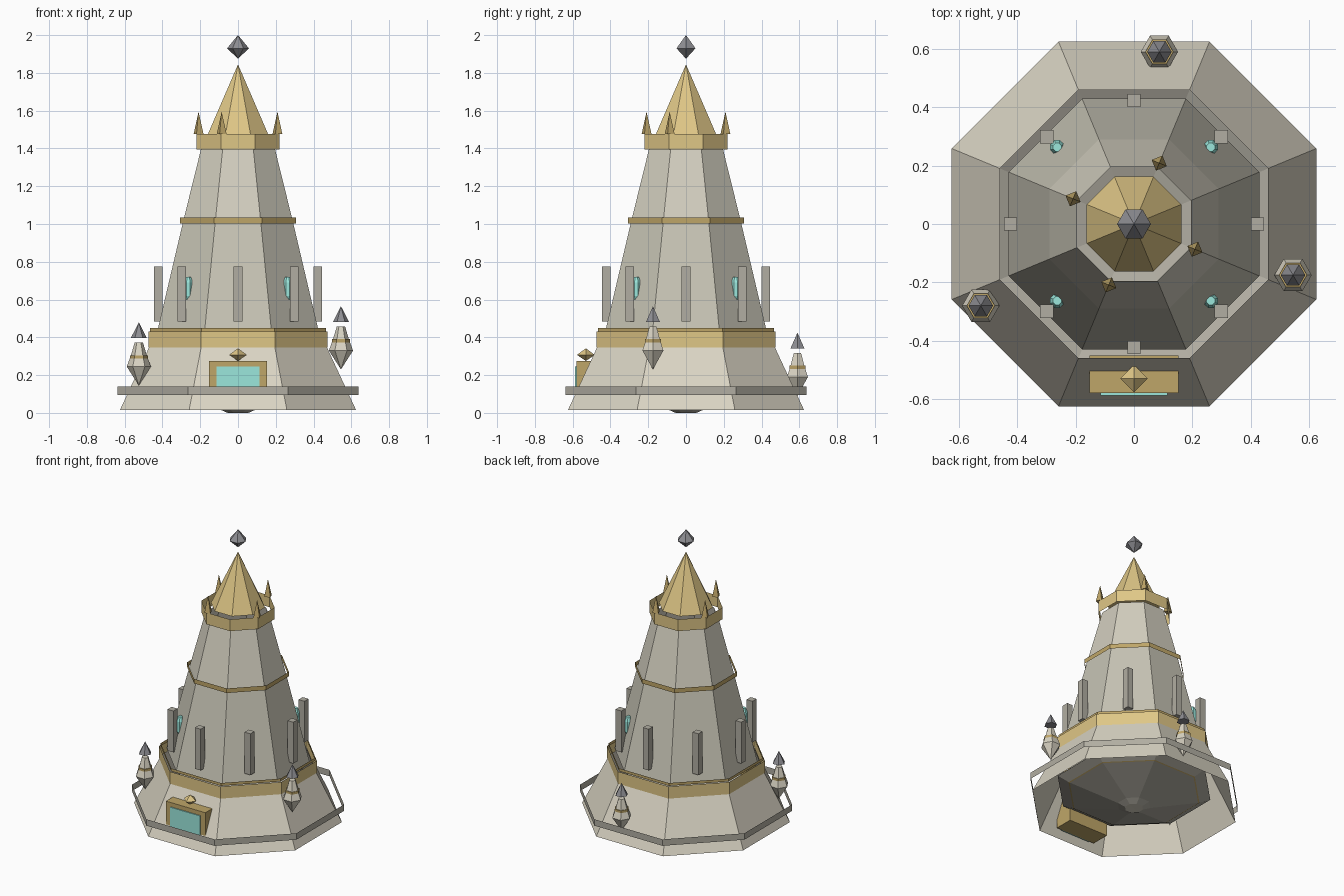
import bpy, bmesh, math
from mathutils import Matrix

if "Cube" in bpy.data.objects:
    bpy.data.objects.remove(bpy.data.objects["Cube"])

def mat(name, r, g, b):
    m = bpy.data.materials.new(name)
    m.diffuse_color = (r, g, b, 1)
    m.use_nodes = True
    m.node_tree.nodes["Principled BSDF"].inputs["Base Color"].default_value = m.diffuse_color
    return m

STONE = mat("stone", .70, .66, .55)
MIDSTONE = mat("middle_stone", .57, .55, .46)
UPSTONE = mat("upper_stone", .65, .62, .52)
GREY = mat("grey_stone", .44, .42, .36)
GOLD = mat("gold", .74, .57, .24)
BRONZE = mat("bronze", .52, .38, .14)
TEAL = mat("teal", .33, .80, .72)
DARK = mat("dark_crystal", .27, .27, .29)

def finish(name, bm, m):
    me = bpy.data.meshes.new(name)
    bm.to_mesh(me)
    bm.free()
    me.materials.append(m)
    ob = bpy.data.objects.new(name, me)
    bpy.context.collection.objects.link(ob)
    return ob

def lathe(name, prof, m, n=8, at=(0, 0, 0), rot=None, apothem=True, cap=False):
    """Faceted revolve of (radius, z) points listed bottom to top; radius 0 makes a tip."""
    bm = bmesh.new()
    rot = math.pi / n if rot is None else rot
    k = 1 / math.cos(math.pi / n) if apothem else 1
    rings = []
    for r, z in prof:
        if r == 0:
            rings.append([bm.verts.new((at[0], at[1], at[2] + z))] * n)
        else:
            rings.append([bm.verts.new((at[0] + k * r * math.cos(rot + 2 * math.pi * i / n),
                                        at[1] + k * r * math.sin(rot + 2 * math.pi * i / n),
                                        at[2] + z)) for i in range(n)])
    for a, b in zip(rings, rings[1:]):
        for i in range(n):
            j = (i + 1) % n
            bm.faces.new(list(dict.fromkeys((a[i], a[j], b[j], b[i]))))
    if cap:
        if prof[0][0]:
            bm.faces.new(rings[0][::-1])
        if prof[-1][0]:
            bm.faces.new(rings[-1])
    return finish(name, bm, m)

def box(name, centre, size, m, rot=0):
    bm = bmesh.new()
    bmesh.ops.create_cube(bm, size=1, matrix=Matrix.Translation(centre)
                          @ Matrix.Rotation(rot, 4, 'Z') @ Matrix.Diagonal((*size, 1)))
    return finish(name, bm, m)

# Open tower tiers and the shallow bowl that closes them below
lathe("base_tier", [(.625, .015), (.46, .37)], STONE)
lathe("middle_tier", [(.43, .42), (.29, 1.015)], MIDSTONE)
lathe("upper_tier", [(.29, 1.015), (.195, 1.40)], UPSTONE)
lathe("underside", [(.055, 0), (.10, .02), (.40, .115), (.47, .15)], GREY)
lathe("underside_disc", [(.055, 0), (0, .001)], STONE)
lathe("underside_trim", [(.395, .112), (.403, .115)], BRONZE)

# Open bands around the tower
lathe("base_ring", [(.638, .095), (.638, .14)], GREY)
lathe("lower_band", [(.474, .345), (.474, .43)], GOLD)
lathe("lower_trim", [(.465, .43), (.465, .45)], BRONZE)
lathe("middle_band", [(.306, 1.003), (.306, 1.035)], BRONZE)
lathe("crown_band", [(.22, 1.395), (.22, 1.477)], GOLD)

# Spire, crown spikes and floating crystal
lathe("spire", [(.162, 1.47), (0, 1.845)], GOLD, cap=True)
for i in range(4):
    a = math.radians(67.5 + 90 * i)
    lathe("crown_spike", [(.028, 1.477), (0, 1.595)], BRONZE, n=4, rot=a, apothem=False, cap=True,
          at=(.226 * math.cos(a), .226 * math.sin(a), 0))
lathe("top_crystal", [(0, 1.875), (.058, 1.93), (0, 2.0)], DARK, n=6, rot=0, apothem=False)

# Buttress posts on all eight faces, windows on the diagonals
for i in range(8):
    a = math.pi / 4 * i
    c, s = math.cos(a), math.sin(a)
    box("post", (.423 * c, .423 * s, .63), (.045, .045, .29), GREY)
    if i % 2:
        lathe("window", [(.012, .59), (.024, .62), (.024, .69), (.014, .72)], TEAL,
              at=(.372 * c, .372 * s, 0), cap=True)

# Doorway
box("door_frame", (0, -.515, .165), (.306, .13, .22), BRONZE)
box("door_panel", (0, -.58, .15), (.23, .014, .19), TEAL)
lathe("door_gem", [(0, .275), (.047, .307), (0, .342)], GOLD, n=4, rot=0, apothem=False,
      at=(0, -.53, 0))

# Floating lanterns, placed by the tip of the cap
for p in ((.545, -.175, .565), (-.525, -.28, .48), (.087, .59, .425)):
    kw = dict(n=6, rot=0, apothem=False, at=p, cap=True)
    lathe("lantern_cap", [(.042, -.083), (0, 0)], DARK, **kw)
    lathe("lantern_body", [(0, -.335), (.064, -.235), (.042, -.175), (.022, -.108)], STONE, **kw)
    lathe("lantern_band", [(.048, -.20), (.048, -.175)], BRONZE, **kw)
